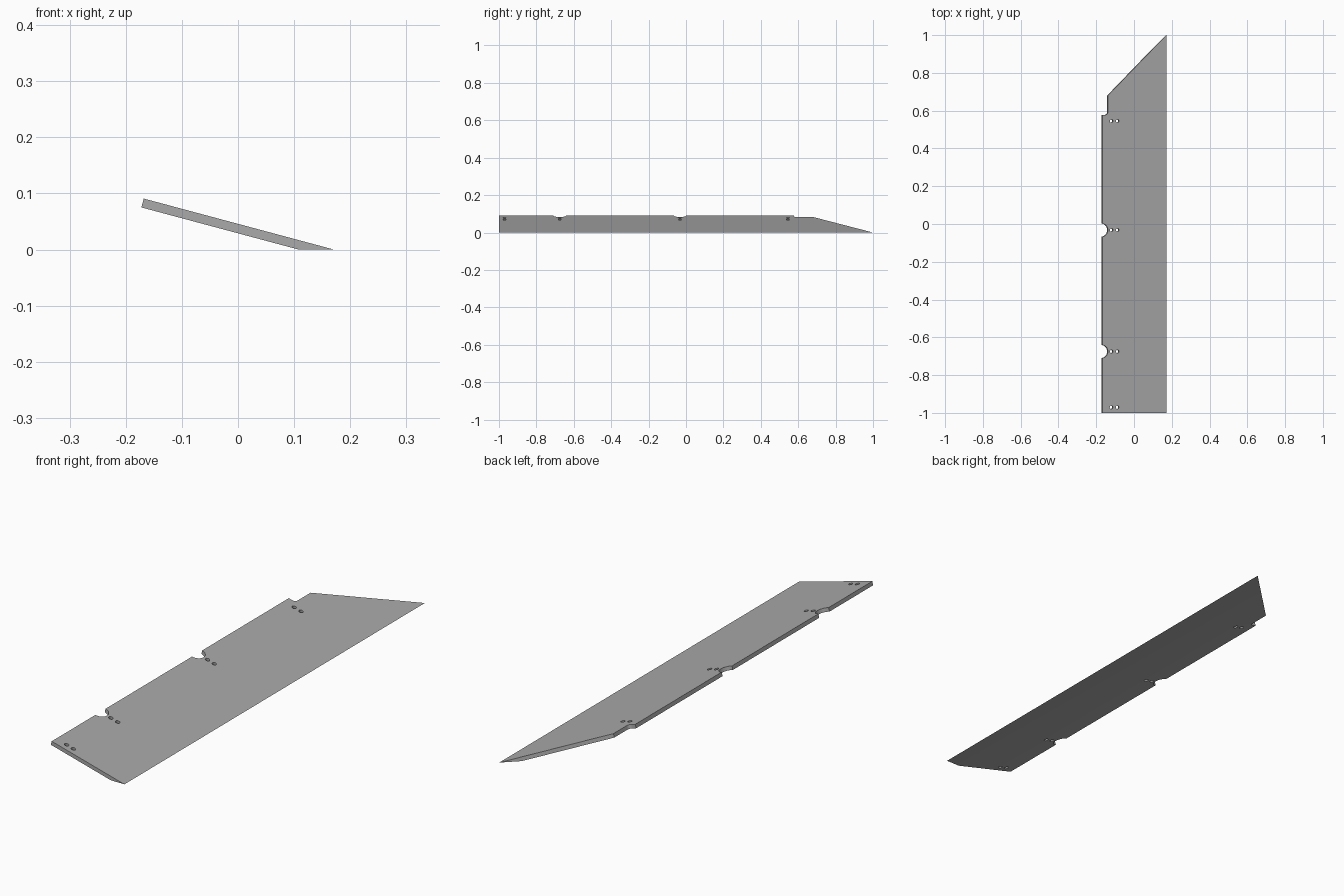
import bpy, bmesh, math
from mathutils import Matrix, Vector

cube = bpy.data.objects.get("Cube")
if cube:
    bpy.data.objects.remove(cube, do_unlink=True)

TILT = math.radians(15)
THICK = 0.0163
WIDTH = 0.351          # measured along the slope
NOTCHES = (-0.675, -0.032)
HOLE_ROWS = (-0.97, -0.675, -0.032, 0.545)
HOLE_U = (0.05, 0.083)

grey = bpy.data.materials.new("plain grey")
grey.use_nodes = True
grey.diffuse_color = (0.4, 0.4, 0.4, 1)
grey.node_tree.nodes["Principled BSDF"].inputs["Base Color"].default_value = (0.4, 0.4, 0.4, 1)

# Places slope coordinates (u down the slope, y, depth) in the world
place = Matrix.Translation((-0.168, 0, 0.0912)) @ Matrix.Rotation(TILT, 4, 'Y')


def arc(u, y, ru, ry, start, end, steps=12):
    angles = [math.radians(start + (end - start) * i / steps) for i in range(steps + 1)]
    return [(u + ru * math.cos(a), y + ry * math.sin(a)) for a in angles]


# Board outline: notched upper edge, rounded step and slanted end
outline = [(WIDTH, -1), (WIDTH, 1), (0.031, 0.68)]
outline += arc(0.017, 0.592, 0.014, 0.014, 0, -90, 6)
outline.append((0, 0.578))
for y in reversed(NOTCHES):
    outline += arc(0, y, 0.031, 0.034, 90, -90)
outline.append((0, -1))

bm = bmesh.new()
face = bm.faces.new([bm.verts.new((u, y, 0)) for u, y in outline])
side = bmesh.ops.extrude_face_region(bm, geom=[face])
lower = [v for v in side["geom"] if isinstance(v, bmesh.types.BMVert)]
bmesh.ops.translate(bm, verts=lower, vec=(0, 0, -THICK))
bm.transform(place)

# Flat foot where the lower edge rests on the ground
cut = bmesh.ops.bisect_plane(bm, geom=bm.verts[:] + bm.edges[:] + bm.faces[:],
                             plane_co=(0, 0, 0.0004), plane_no=(0, 0, 1), clear_inner=True)
rim = [e for e in cut["geom_cut"] if isinstance(e, bmesh.types.BMEdge)]
bmesh.ops.holes_fill(bm, edges=[e for e in bm.edges if e.is_boundary], sides=0)
bmesh.ops.translate(bm, verts=bm.verts, vec=(0, 0, -0.0004))
bmesh.ops.recalc_face_normals(bm, faces=bm.faces)
mesh = bpy.data.meshes.new("tilted_board")
bm.to_mesh(mesh)
bm.free()
mesh.materials.append(grey)
board = bpy.data.objects.new("tilted_board", mesh)
bpy.context.collection.objects.link(board)

# Paired screw holes, square to the board
bm = bmesh.new()
for y in HOLE_ROWS:
    for u in HOLE_U:
        bmesh.ops.create_cone(bm, cap_ends=True, segments=20, radius1=0.009, radius2=0.009,
                              depth=0.06, matrix=place @ Matrix.Translation((u, y, -THICK / 2)))
cut_mesh = bpy.data.meshes.new("hole_cutter")
bm.to_mesh(cut_mesh)
bm.free()
cut_mesh.materials.append(grey)
cutter = bpy.data.objects.new("hole_cutter", cut_mesh)
cutter.hide_render = True
bpy.context.collection.objects.link(cutter)

mod = board.modifiers.new("screw_holes", 'BOOLEAN')
mod.object = cutter
mod.operation = 'DIFFERENCE'
mod.solver = 'EXACT'
bpy.context.view_layer.objects.active = board
board.select_set(True)
bpy.ops.object.modifier_apply(modifier=mod.name)
bpy.data.objects.remove(cutter, do_unlink=True)
bpy.ops.object.shade_smooth_by_angle(angle=math.radians(30))
